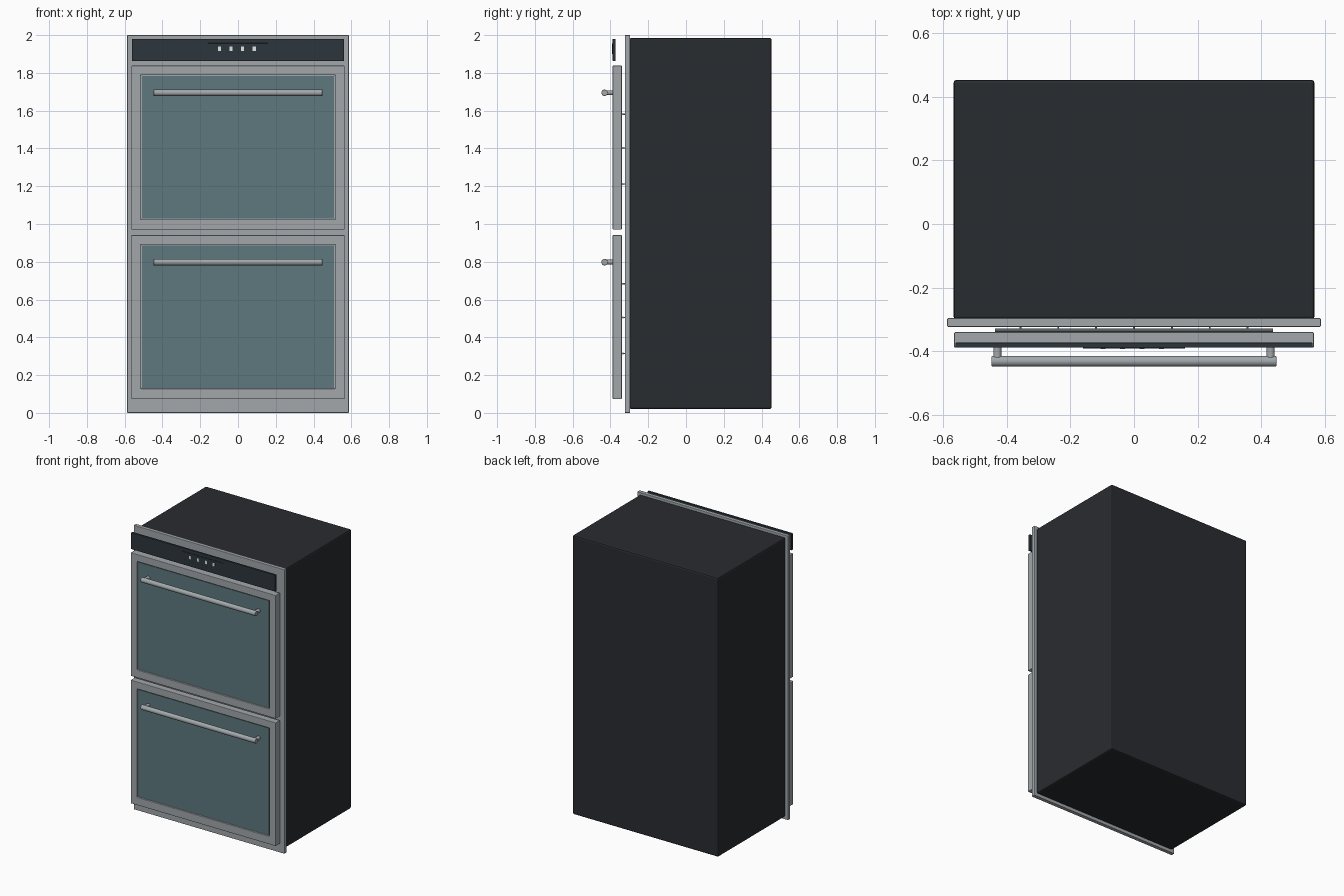
import bpy, bmesh, math

if "Cube" in bpy.data.objects:
    bpy.data.objects.remove(bpy.data.objects["Cube"])


def material(name, rgb):
    m = bpy.data.materials.new(name)
    m.diffuse_color = (*rgb, 1)
    m.use_nodes = True
    m.node_tree.nodes["Principled BSDF"].inputs["Base Color"].default_value = m.diffuse_color
    return m


STEEL = material("steel", (0.36, 0.39, 0.41))
BODY = material("dark_shell", (0.022, 0.025, 0.03))
PANEL = material("panel_black", (0.025, 0.035, 0.045))
GLASS = material("teal_glass", (0.11, 0.19, 0.21))
LIGHT = material("button_white", (0.75, 0.8, 0.82))


def finish(name, bm, mat, bevel=0):
    bmesh.ops.recalc_face_normals(bm, faces=bm.faces)
    mesh = bpy.data.meshes.new(name)
    bm.to_mesh(mesh)
    bm.free()
    ob = bpy.data.objects.new(name, mesh)
    bpy.context.collection.objects.link(ob)
    mesh.materials.append(mat)
    if bevel:
        b = ob.modifiers.new("bevel", 'BEVEL')
        b.width, b.segments = bevel, 2
    return ob


def box(name, x, y, z, mat, bevel=0):
    """Box from (min, max) ranges."""
    bm = bmesh.new()
    bmesh.ops.create_cube(bm, size=1)
    for v in bm.verts:
        for i, r in enumerate((x, y, z)):
            v.co[i] = r[0] if v.co[i] < 0 else r[1]
    return finish(name, bm, mat, bevel)


def ring(name, outer, inner, y, mat, bevel=0):
    """Rectangular frame; outer and inner are (half width, z low, z high)."""
    bm = bmesh.new()
    loops = []
    for yy in y:
        for w, a, b in (outer, inner):
            loops.append([bm.verts.new((px, yy, pz))
                          for px, pz in ((-w, a), (w, a), (w, b), (-w, b))])
    fo, fi, bo, bi = loops
    for p, q in ((fo, fi), (fi, bi), (bi, bo), (bo, fo)):
        for i in range(4):
            j = (i + 1) % 4
            bm.faces.new((p[i], p[j], q[j], q[i]))
    return finish(name, bm, mat, bevel)


def rod(name, centre, radius, length, axis, mat, sides=24, bevel=0):
    rot = (0, math.pi / 2, 0) if axis == 'x' else (math.pi / 2, 0, 0)
    bpy.ops.mesh.primitive_cylinder_add(vertices=sides, radius=radius, depth=length,
                                        location=centre, rotation=rot)
    ob = bpy.context.object
    ob.name = name
    ob.data.materials.append(mat)
    bpy.ops.object.shade_smooth_by_angle()
    if bevel:
        b = ob.modifiers.new("bevel", 'BEVEL')
        b.width, b.segments, b.limit_method = bevel, 2, 'ANGLE'


# Cabinet shell and face plate
box("cabinet_body", (-0.567, 0.567), (-0.30, 0.453), (0.02, 1.985), BODY, 0.01)
box("face_plate", (-0.587, 0.587), (-0.323, -0.296), (0, 2), STEEL, 0.003)

# Control panel with display and buttons
box("control_panel", (-0.561, 0.561), (-0.388, -0.373), (1.863, 1.98), PANEL, 0.002)
box("display", (-0.16, 0.16), (-0.391, -0.386), (1.9, 1.957), PANEL, 0.001)
for i in range(4):
    x = -0.097 + 0.061 * i
    box(f"button_{i + 1}", (x - 0.008, x + 0.008), (-0.393, -0.389), (1.917, 1.94), LIGHT)

# Two identical ovens stacked
for label, z in (("lower", 0.073), ("upper", 0.97)):
    # Door frame, inner trim and window
    ring(f"{label}_door_frame", (0.565, z, z + 0.868), (0.515, z + 0.055, z + 0.818),
         (-0.388, -0.34), STEEL, 0.003)
    ring(f"{label}_window_trim", (0.517, z + 0.053, z + 0.82), (0.5, z + 0.066, z + 0.807),
         (-0.376, -0.345), STEEL)
    box(f"{label}_window", (-0.508, 0.508), (-0.381, -0.36), (z + 0.06, z + 0.813), GLASS)

    # Handle bar on two posts
    hz = z + 0.725
    rod(f"{label}_handle_bar", (0, -0.431, hz), 0.017, 0.894, 'x', STEEL, 24, 0.002)
    for side in (-1, 1):
        rod(f"{label}_handle_post", (side * 0.429, -0.405, hz), 0.013, 0.045, 'y', STEEL, 20)

    # Wire racks just behind the door
    for k, dz in enumerate((0.241, 0.432, 0.611)):
        rod(f"{label}_rack_bar_{k + 1}", (0, -0.334, z + dz), 0.005, 0.874, 'x', STEEL, 10)
        for i in range(-3, 4):
            rod(f"{label}_rack_wire", (i * 0.119, -0.326, z + dz), 0.003, 0.016, 'y', STEEL, 8)
